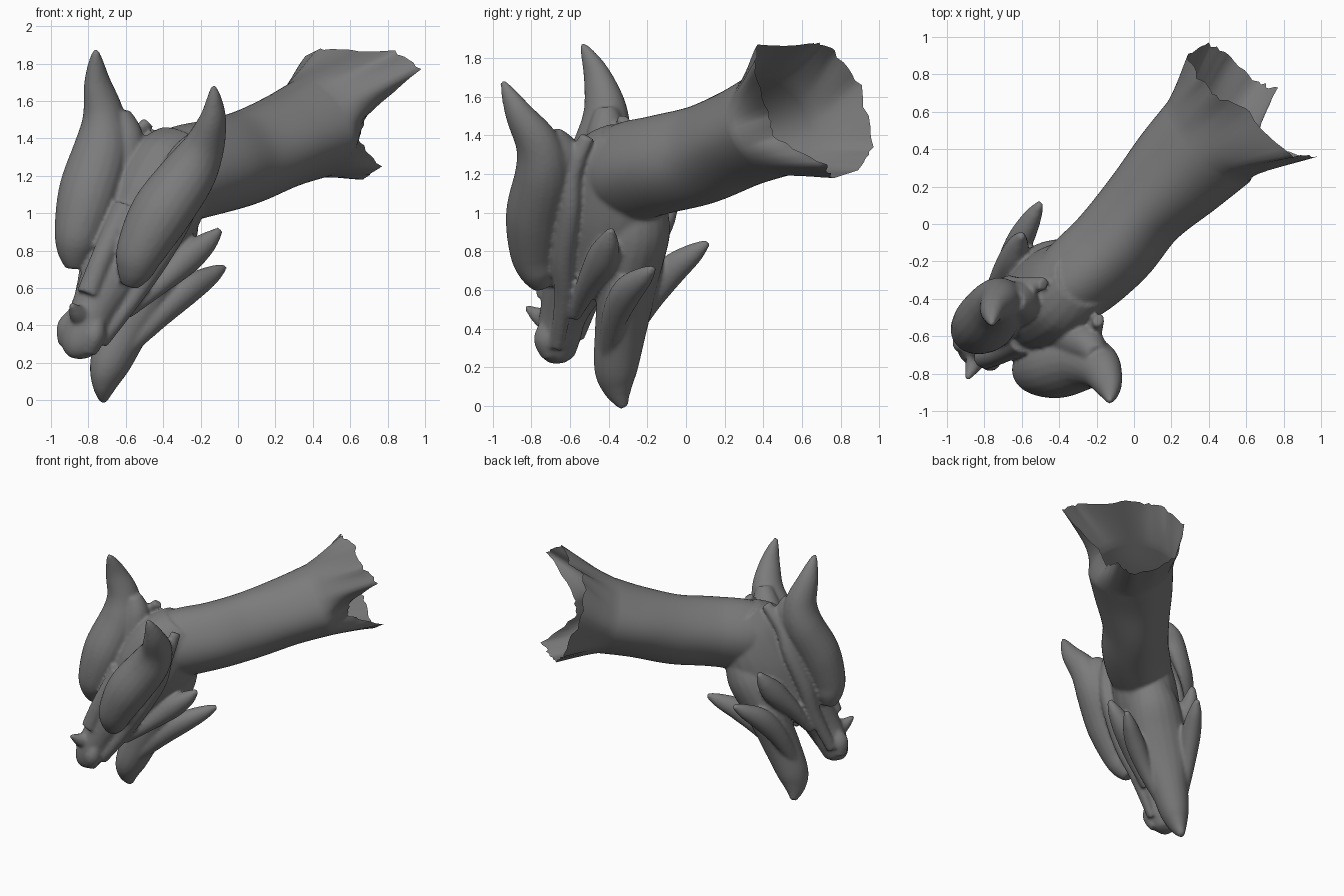
import bpy, bmesh, math, random
from mathutils import Vector

if "Cube" in bpy.data.objects:
    bpy.data.objects.remove(bpy.data.objects["Cube"])

random.seed(4)
# Head frame: side, forward (to the snout), dorsal
O = Vector((-0.45, -0.45, 1.14))
S = Vector((0.81, -0.53, -0.25)).normalized()
F = Vector((-0.434, -0.259, -0.863))
F = (F - S * F.dot(S)).normalized()
U = F.cross(S).normalized()

# Dark grey skin
skin_mat = bpy.data.materials.new("dark_grey")
skin_mat.diffuse_color = (0.2, 0.2, 0.2, 1)
skin_mat.use_nodes = True
skin_mat.node_tree.nodes["Principled BSDF"].inputs["Base Color"].default_value = skin_mat.diffuse_color


def head(p, m=1):
    return O + S * p[0] * m + F * p[1] + U * p[2]


def spline(rows, n):
    """Catmull-Rom through rows of numbers."""
    rows = [Vector(r) for r in rows]
    out = []
    for i in range(len(rows) - 1):
        a, b = rows[max(i - 1, 0)], rows[i]
        c, d = rows[i + 1], rows[min(i + 2, len(rows) - 1)]
        for k in range(n):
            t = k / n
            out.append(0.5 * (2 * b + (c - a) * t + (2 * a - 5 * b + 4 * c - d) * t * t
                              + (3 * b - a - 3 * c + d) * t ** 3))
    return out + [rows[-1]]


def skin(bm, rings, caps=True):
    part = bmesh.new()
    vs = [[part.verts.new(p) for p in r] for r in rings]
    n = len(vs[0])
    for r0, r1 in zip(vs, vs[1:]):
        for j in range(n):
            part.faces.new((r0[j], r0[(j + 1) % n], r1[(j + 1) % n], r1[j]))
    if caps:
        part.faces.new(vs[0])
        part.faces.new(vs[-1])
    bmesh.ops.recalc_face_normals(part, faces=part.faces)
    me = bpy.data.meshes.new("part")
    part.to_mesh(me)
    part.free()
    bm.from_mesh(me)
    bpy.data.meshes.remove(me)


def rings_along(pts, radii, side, n):
    out = []
    for i, p in enumerate(pts):
        t = (pts[min(i + 1, len(pts) - 1)] - pts[max(i - 1, 0)]).normalized()
        a = (side - t * side.dot(t)).normalized()
        b = t.cross(a)
        ra, rb = radii[i]
        out.append([p + a * ra * math.cos(q) + b * rb * math.sin(q)
                    for q in (2 * math.pi * j / n for j in range(n))])
    return out


def sweep(bm, rows, m=1):
    """rows: side, forward, dorsal, side radius, depth radius."""
    pts = spline([r[:3] for r in rows], 6)
    rad = [(max(r[0], 0.006), max(r[1], 0.006)) for r in
           spline([tuple(r[3:5]) for r in rows], 6)]
    skin(bm, rings_along([head(p, m) for p in pts], rad, S, 20))


def finish(bm, name):
    me = bpy.data.meshes.new(name)
    bm.to_mesh(me)
    bm.free()
    me.materials.append(skin_mat)
    ob = bpy.data.objects.new(name, me)
    bpy.context.collection.objects.link(ob)
    for p in me.polygons:
        p.use_smooth = True
    return ob


def fuse(ob, size, smooth):
    r = ob.modifiers.new("fuse", 'REMESH')
    r.mode = 'VOXEL'
    r.voxel_size = size
    r.use_smooth_shade = True
    s = ob.modifiers.new("soften", 'SMOOTH')
    s.factor = 0.5
    s.iterations = smooth


# Neck tube sections
N = 72
neck = [(-.46, -.43, 1.13, .15, .18), (-.33, -.32, 1.20, .22, .25), (-.12, -.13, 1.25, .235, .25),
        (.05, .08, 1.30, .235, .25), (.24, .28, 1.385, .275, .25), (.40, .44, 1.455, .30, .27)]
pts = spline([r[:3] for r in neck], 6)
rad = spline([r[3:] for r in neck], 6)
W = Vector((1, -1, 0)).normalized()
rings = []
for i, p in enumerate(pts):
    t = (pts[min(i + 1, len(pts) - 1)] - pts[max(i - 1, 0)]).normalized()
    a = (W - t * W.dot(t)).normalized()
    b = a.cross(t)
    b = b if b.z > 0 else -b
    ring = []
    for j in range(N):
        q = 2 * math.pi * j / N
        k = 1 + 0.025 * math.cos(4 * q + 0.6)   # soft long folds
        ring.append(p + a * rad[i][0] * k * math.cos(q) + b * rad[i][1] * k * math.sin(q))
    rings.append(ring)

# Skull, snout, jaw, horns and neck root fused into one head
bm = bmesh.new()
skin(bm, rings[:13])
skull = [(-.32, .17, -.24, .06), (-.15, .22, -.35, .19), (.1, .23, -.40, .20),
         (.35, .20, -.30, .17), (.55, .165, -.20, .14), (.75, .125, -.14, .11),
         (.9, .115, -.14, .08), (.99, .085, -.14, .03), (1.025, .03, -.11, -.03)]
jaw = [(1.075, .02, -.525, -.48), (1.0, .065, -.52, -.36), (.9, .105, -.51, -.28),
       (.7, .14, -.49, -.23), (.5, .18, -.47, -.19), (.3, .20, -.46, -.12),
       (.12, .19, -.45, -.08), (-.05, .14, -.38, -.08)]
for part in (skull, jaw):
    sweep(bm, [(0, f, (lo + hi) / 2, w, (hi - lo) / 2) for f, w, lo, hi in part])
# nasal horn and snout ridge
sweep(bm, [(0, .82, .02, .06, .08), (0, .84, .11, .045, .05), (0, .83, .205, .012, .012)])
sweep(bm, [(0, .2, .16, .07, .06), (0, .5, .14, .06, .06), (0, .72, .11, .06, .05)])
horn = [(.18, .585, .055, .05, .05), (.195, .51, .10, .10, .10), (.206, .40, .15, .135, .13),
        (.236, .19, .185, .165, .155), (.285, -.06, .19, .15, .145), (.33, -.218, .245, .11, .12),
        (.38, -.344, .365, .07, .08), (.39, -.43, .46, .038, .042), (.387, -.475, .515, .014, .014)]
for m in (1, -1):
    sweep(bm, horn, m)
    # web joining the horn to the skull
    sweep(bm, [(.14, .5, .07, .06, .06), (.16, .25, .09, .11, .09), (.19, 0, .11, .13, .10),
               (.22, -.17, .15, .11, .10), (.27, -.27, .22, .06, .06)], m)
    # nostril bulge
    sweep(bm, [(.06, .78, .02, .03, .03), (.095, .89, 0, .05, .06), (.08, .98, -.05, .035, .04)], m)
    # lip and cheek ridge running back to the neck
    sweep(bm, [(.10, .90, -.08, .03, .04), (.16, .6, -.07, .045, .05), (.22, .35, -.03, .055, .06),
               (.255, .08, 0, .05, .06), (.24, -.12, .05, .045, .05), (.18, -.32, .06, .03, .04)], m)
    # cheek spike
    sweep(bm, [(.12, .68, -.14, .03, .03), (.18, .45, -.19, .065, .06), (.23, .25, -.25, .08, .085),
               (.28, .12, -.28, .055, .06), (.312, .025, -.29, .018, .018)], m)
    # jaw spike
    sweep(bm, [(.09, .8, -.36, .03, .04), (.16, .55, -.38, .06, .07), (.21, .36, -.43, .07, .08),
               (.245, .22, -.51, .05, .055), (.264, .13, -.565, .018, .018)], m)
fuse(finish(bm, "head"), 0.012, 6)

# Neck: hollow tube flaring to a torn open end
rim = [Vector(v) for v in [
    (.69, .43, 1.52), (.98, .36, 1.77), (.84, .37, 1.87), (.62, .60, 1.87), (.44, .69, 1.88),
    (.36, .77, 1.84), (.29, .91, 1.66), (.40, .97, 1.34), (.52, .89, 1.22), (.67, .76, 1.18),
    (.77, .73, 1.25), (.65, .47, 1.38)]]
step = N // len(rim)
out_dir = Vector((.66, .66, .3))
end = []
for j in range(N):
    i, k = divmod(j, step)
    v = rim[i].lerp(rim[(i + 1) % len(rim)], k / step)
    if k:                                        # ragged edge
        v = v + out_dir * random.uniform(-0.025, 0.01)
    end.append(v)
last, prev = rings[-1], rings[-4]
tube = rings[11:]
for s in range(1, 9):
    t = s / 8
    tube.append([last[j].lerp(end[j], t) + (last[j] - prev[j]) * 0.9 * t * (1 - t) ** 2
                 for j in range(N)])
bm = bmesh.new()
skin(bm, tube, caps=False)
finish(bm, "neck")
